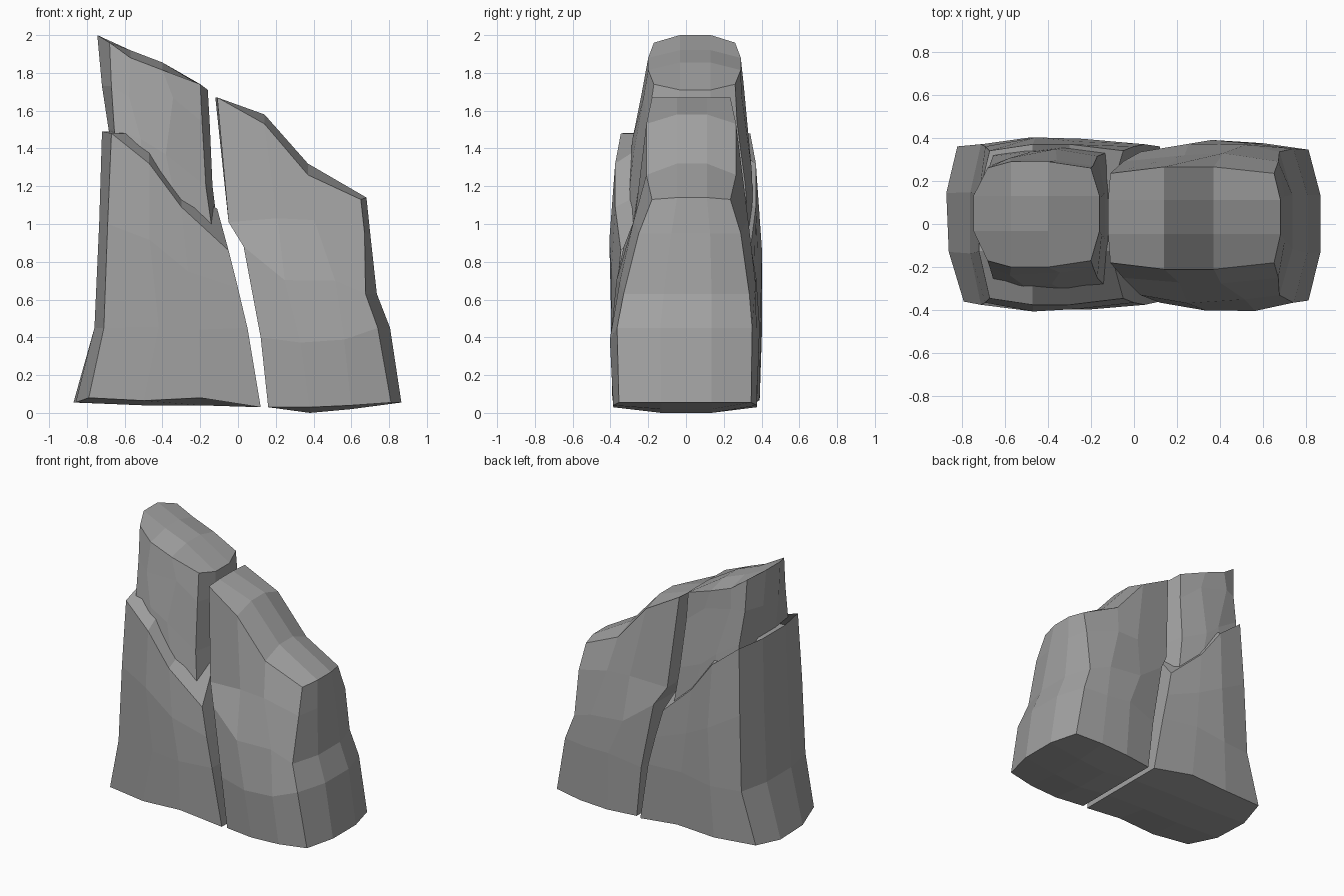
import bpy
import bmesh
import random

if "Cube" in bpy.data.objects:
    bpy.data.objects.remove(bpy.data.objects["Cube"])

random.seed(4)

# dark stone colour
stone = bpy.data.materials.new("stone")
stone.diffuse_color = (0.36, 0.36, 0.36, 1)
stone.use_nodes = True
stone.node_tree.nodes["Principled BSDF"].inputs["Base Color"].default_value = stone.diffuse_color


def rock(name, rings, crown, base_drop, skew=0.0):
    """Loft faceted rings. Each ring: 4 (x, z) columns, front y, back y, left and right end bulge."""
    bm = bmesh.new()
    grids = []
    last = len(rings) - 1
    for k, (cols, yf, yb, bl, br) in enumerate(rings):
        grid = {}
        for r in range(4):
            inner_row = r in (1, 2)
            for c, (x, z) in enumerate(cols):
                inner_col = c in (1, 2)
                if inner_row and inner_col and 0 < k < last:
                    continue
                t = (0, 0.32, 0.7, 1)[r]
                y = yf + (yb - yf) * t
                if inner_col and not inner_row:
                    y += 0.03 if r == 3 else -0.03
                    if 0 < k < last:  # uneven facets on the big faces
                        y += random.uniform(-.012, .012)
                        z += random.uniform(-.06, .06)
                        x += random.uniform(-.04, .04)
                if inner_row:
                    x += -bl if c == 0 else br if c == 3 else 0
                    if k == last:
                        z += crown[c]
                    elif k == 0:
                        z -= base_drop[c]
                if c == 0 and k == 0:
                    x -= skew * t
                grid[r, c] = bm.verts.new((x, y, z))
        grids.append(grid)
    # side walls
    loop = [(0, 0), (0, 1), (0, 2), (0, 3), (1, 3), (2, 3),
            (3, 3), (3, 2), (3, 1), (3, 0), (2, 0), (1, 0)]
    for a, b in zip(grids, grids[1:]):
        for p, q in zip(loop, loop[1:] + loop[:1]):
            bm.faces.new((a[p], a[q], b[q], b[p]))
    # top and bottom facets
    for g in (grids[0], grids[-1]):
        for r in range(3):
            for c in range(3):
                bm.faces.new((g[r, c], g[r, c + 1], g[r + 1, c + 1], g[r + 1, c]))
    bmesh.ops.recalc_face_normals(bm, faces=bm.faces)
    mesh = bpy.data.meshes.new(name)
    bm.to_mesh(mesh)
    bm.free()
    mesh.materials.append(stone)
    obj = bpy.data.objects.new(name, mesh)
    bpy.context.collection.objects.link(obj)
    return obj


# right half of the split rock
rock("right_rock", [
    ([(.16, .03), (.38, .03), (.60, .04), (.81, .055)], -.355, .345, 0, .055),
    ([(.12, .40), (.34, .42), (.57, .44), (.74, .45)], -.365, .35, 0, .065),
    ([(.03, .88), (.27, .75), (.49, .66), (.675, .63)], -.33, .335, 0, .06),
    ([(-.05, 1.01), (.20, 1.08), (.43, 1.02), (.67, .95)], -.25, .29, 0, .03),
    ([(-.11, 1.67), (.14, 1.53), (.37, 1.26), (.65, 1.13)], -.18, .235, .01, .03),
], crown=(0, .05, .06, .01), base_drop=(0, .03, .02, 0))

# lower left half with the sloping ledge
rock("left_lower_rock", [
    ([(-.79, .08), (-.50, .065), (-.20, .08), (.12, .03)], -.36, .36, .06, 0),
    ([(-.71, .45), (-.45, .45), (-.20, .44), (.05, .45)], -.375, .37, .05, 0),
    ([(-.69, 1.0), (-.45, .90), (-.25, .75), (0, .66)], -.365, .36, .045, 0),
    ([(-.67, 1.48), (-.47, 1.32), (-.30, 1.09), (-.05, .86)], -.345, .34, .05, -.06),
], crown=(.01, .16, .12, .22), base_drop=(.025, .025, .04, 0), skew=.03)

# upper left slab rising out of the ledge
rock("left_upper_rock", [
    ([(-.64, 1.30), (-.50, 1.15), (-.30, .98), (-.13, .92)], -.29, .33, .02, .03),
    ([(-.655, 1.50), (-.50, 1.42), (-.35, 1.32), (-.17, 1.20)], -.25, .315, .03, .035),
    ([(-.67, 1.73), (-.54, 1.68), (-.38, 1.62), (-.19, 1.54)], -.20, .27, .05, .04),
    ([(-.68, 1.96), (-.57, 1.88), (-.40, 1.815), (-.20, 1.74)], -.17, .26, .065, .04),
], crown=(.04, .04, .04, -.03), base_drop=(0, 0, 0, 0))
